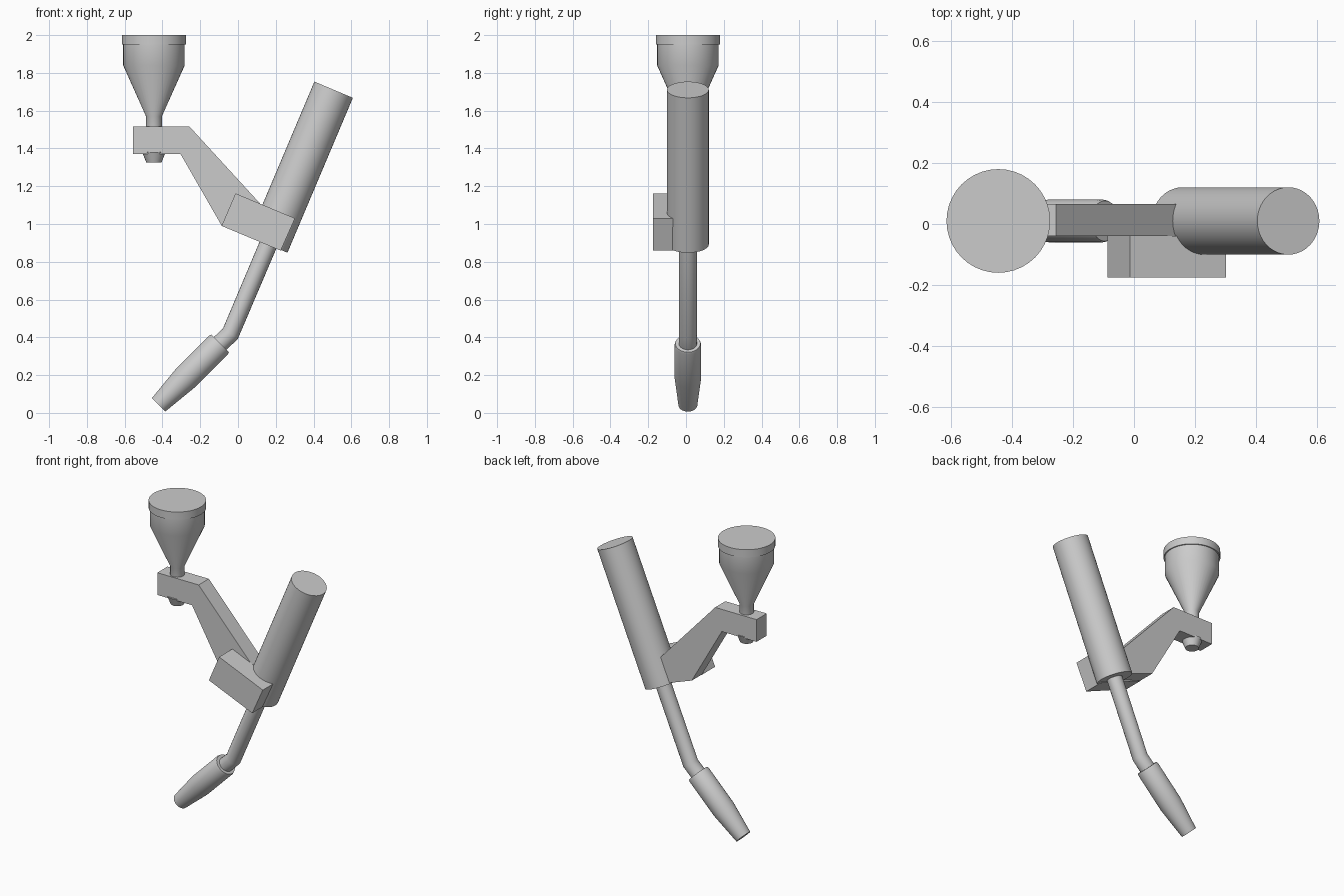
import bpy, bmesh, math
from mathutils import Vector

if "Cube" in bpy.data.objects:
    bpy.data.objects.remove(bpy.data.objects["Cube"], do_unlink=True)

Y = 0.01        # depth of the common centre plane
SEGMENTS = 40

grey = bpy.data.materials.new("light_grey")
grey.use_nodes = True
grey.diffuse_color = (0.6, 0.6, 0.6, 1)
grey.node_tree.nodes["Principled BSDF"].inputs["Base Color"].default_value = (0.6, 0.6, 0.6, 1)


def finish(name, bm, smooth=False):
    bmesh.ops.recalc_face_normals(bm, faces=bm.faces[:])
    mesh = bpy.data.meshes.new(name)
    bm.to_mesh(mesh)
    bm.free()
    mesh.materials.append(grey)
    if smooth:
        for face in mesh.polygons:
            face.use_smooth = True
        mesh.set_sharp_from_angle(angle=math.radians(25))
    obj = bpy.data.objects.new(name, mesh)
    bpy.context.collection.objects.link(obj)
    return obj


def lathe(name, start, direction, profile):
    """Closed turned solid; profile lists (radius, distance along axis)."""
    start = Vector(start)
    rot = Vector(direction).to_track_quat("Z", "Y")
    bm = bmesh.new()
    rings = []
    for radius, along in profile:
        ring = []
        for i in range(SEGMENTS):
            a = math.tau * i / SEGMENTS
            point = Vector((radius * math.cos(a), radius * math.sin(a), along))
            ring.append(bm.verts.new(start + rot @ point))
        rings.append(ring)
    for low, high in zip(rings, rings[1:]):
        for i in range(SEGMENTS):
            j = (i + 1) % SEGMENTS
            bm.faces.new((low[i], low[j], high[j], high[i]))
    bm.faces.new(rings[0])
    bm.faces.new(rings[-1])
    return finish(name, bm, True)


def plate(name, outline, y_front, y_back):
    """Front outline in x and z, extruded through the depth."""
    bm = bmesh.new()
    face = bm.faces.new([bm.verts.new((x, y_front, z)) for x, z in outline])
    grown = bmesh.ops.extrude_face_region(bm, geom=[face])
    moved = [v for v in grown["geom"] if isinstance(v, bmesh.types.BMVert)]
    bmesh.ops.translate(bm, verts=moved, vec=(0, y_back - y_front, 0))
    return finish(name, bm)


# Hopper cup with its lid, funnel and stem
CUP_X = -0.445
lathe("hopper_cup", (CUP_X, Y, 0), (0, 0, 1),
      [(0.042, 1.45), (0.042, 1.57), (0.163, 1.84), (0.163, 1.96)])
lathe("hopper_lid", (CUP_X, Y, 0), (0, 0, 1), [(0.17, 1.95), (0.17, 2.0)])
lathe("hopper_nut", (CUP_X, Y, 0), (0, 0, 1), [(0.04, 1.325), (0.062, 1.38)])

# Cranked arm carrying the hopper
plate("support_arm",
      [(-0.555, 1.37), (-0.304, 1.37), (-0.087, 0.992), (0.1, 0.925),
       (0.17, 1.05), (-0.256, 1.515), (-0.555, 1.515)], -0.04, 0.065)

# Clamp block in front of the barrel
plate("clamp_block",
      [(-0.087, 0.99), (0.226, 0.859), (0.302, 1.03), (-0.013, 1.162)], -0.176, -0.04)

# Leaning main barrel
axis = Vector((0.389, 0, 0.921))
base = Vector((0.16, Y, 0.891))
lathe("main_barrel", base, axis, [(0.1105, 0), (0.1105, 0.89)])

# Bent neck tube
bend = Vector((-0.04, Y, 0.42))
nozzle_top = Vector((-0.095, Y, 0.368))
curve = bpy.data.curves.new("neck_tube", "CURVE")
curve.dimensions = "3D"
curve.bevel_depth = 0.048
curve.bevel_resolution = 8
curve.use_fill_caps = True
path = curve.splines.new("POLY")
points = [base + axis * 0.05, bend, nozzle_top + Vector((-0.03, 0, -0.03))]
path.points.add(len(points) - 1)
for p, co in zip(path.points, points):
    p.co = (*co, 1)
curve.materials.append(grey)
bpy.context.collection.objects.link(bpy.data.objects.new("neck_tube", curve))

# Tapered nozzle
lathe("nozzle", nozzle_top, (-1, 0, -1),
      [(0.066, 0), (0.07, 0.012), (0.07, 0.26), (0.05, 0.461)])
